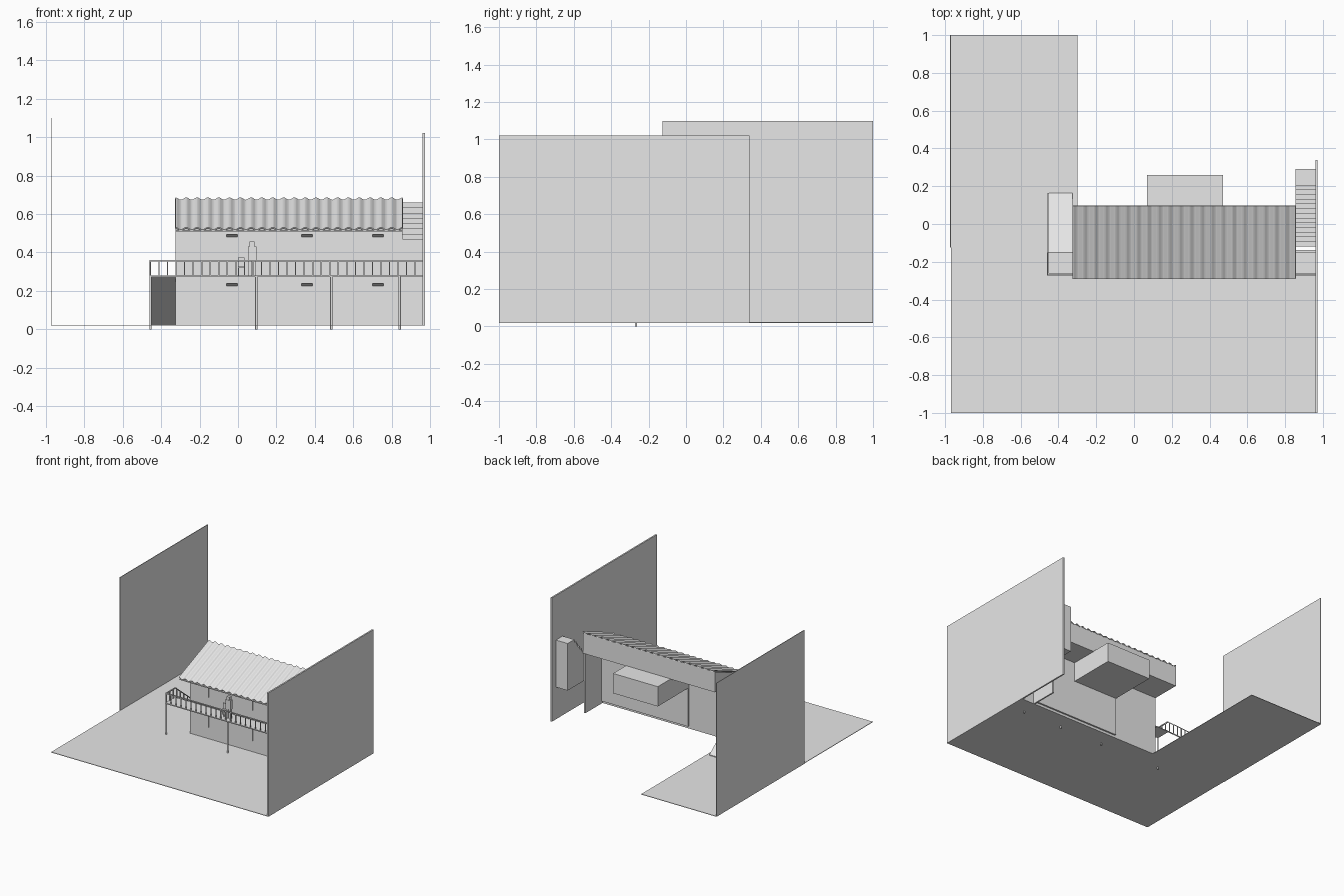
import bpy, bmesh, math
from mathutils import Vector

cube = bpy.data.objects.get("Cube")
if cube:
    bpy.data.objects.remove(cube, do_unlink=True)

# One flat grey for everything
grey = bpy.data.materials.new("plain_grey")
grey.use_nodes = True
colour = (0.8, 0.8, 0.8, 1)
grey.diffuse_color = colour
grey.node_tree.nodes["Principled BSDF"].inputs["Base Color"].default_value = colour


def finish(name, bm):
    bmesh.ops.recalc_face_normals(bm, faces=bm.faces)
    mesh = bpy.data.meshes.new(name)
    bm.to_mesh(mesh)
    bm.free()
    mesh.materials.append(grey)
    ob = bpy.data.objects.new(name, mesh)
    bpy.context.collection.objects.link(ob)
    return ob


def add_box(bm, x, y, z):
    verts = bmesh.ops.create_cube(bm, size=1)["verts"]
    for v in verts:
        v.co = Vector([r[0] + (c + 0.5) * (r[1] - r[0]) for c, r in zip(v.co, (x, y, z))])


def box(name, x, y, z):
    bm = bmesh.new()
    add_box(bm, x, y, z)
    return finish(name, bm)


def extrude(name, points, direction):
    """Solid made by sweeping a flat outline along a direction."""
    bm = bmesh.new()
    face = bm.faces.new([bm.verts.new(p) for p in points])
    new = bmesh.ops.extrude_face_region(bm, geom=[face])["geom"]
    bmesh.ops.translate(bm, vec=direction,
                        verts=[g for g in new if isinstance(g, bmesh.types.BMVert)])
    return finish(name, bm)


def side_profile(name, x, yz):
    """Outline in the y-z plane, swept across x."""
    return extrude(name, [(x[0], y, z) for y, z in yz], (x[1] - x[0], 0, 0))


LEFT, RIGHT, EDGE = -0.325, 0.855, 0.965     # house ends and plot edge
FRONT, RAIL_Y, RAIL_X = -0.15, -0.267, -0.455
DECK, RAIL = 0.28, 0.36
EAVE, RIDGE = -0.29, 0.095

# Ground and the two tall boundary walls
outline = [(-0.97, -1), (EDGE, -1), (EDGE, FRONT), (-0.3, FRONT), (-0.3, 1), (-0.97, 1)]
extrude("ground", [(x, y, 0.02) for x, y in outline], (0, 0, 0.004))
box("side_wall_tall", (-0.973, -0.968), (-0.125, 1), (0.02, 1.1))
box("side_wall_near", (0.96, 0.972), (-1, 0.34), (0.02, 1.02))

# House shell, open at the back
box("front_wall", (LEFT, RIGHT), (FRONT, FRONT + 0.012), (0.02, 0.51))
box("front_wall_extension", (RIGHT, EDGE), (FRONT, FRONT + 0.012), (0.02, 0.47))
box("inner_panel", (0.07, RIGHT), (FRONT + 0.012, FRONT + 0.025), (0.04, 0.51))
box("end_wall", (RIGHT - 0.012, RIGHT), (FRONT, 0.08), (0.02, 0.51))
box("rear_room", (0.07, 0.47), (FRONT + 0.012, 0.26), (0.35, 0.51))
side_profile("attic", (LEFT, RIGHT),
             [(EAVE + 0.005, 0.507), (RIDGE, 0.507), (RIDGE, 0.672), (EAVE + 0.005, 0.515)])

# Corrugated roof sheet
waves, per_wave = 21, 8
bm = bmesh.new()
rows = []
for y, z in ((EAVE, 0.525), (RIDGE, 0.68)):
    row = []
    for i in range(waves * per_wave + 1):
        x = LEFT + (RIGHT - LEFT) * i / (waves * per_wave)
        row.append(bm.verts.new((x, y, z + 0.006 * math.cos(math.tau * i / per_wave))))
    rows.append(row)
for i in range(waves * per_wave):
    bm.faces.new((rows[0][i], rows[0][i + 1], rows[1][i + 1], rows[1][i]))
roof = finish("corrugated_roof", bm)
solid = roof.modifiers.new("thickness", "SOLIDIFY")
solid.thickness = 0.006

# Windows and small louvred vents on both floors
for floor, z, vent_z in (("lower", 0.115, 0.225), ("upper", 0.36, 0.48)):
    for i, (x, vent_x) in enumerate(((-0.28, -0.06), (0.115, 0.33), (0.5, 0.7))):
        box(f"{floor}_window_{i}", (x, x + 0.125), (FRONT - 0.006, FRONT), (z, z + 0.1))
        side_profile(f"{floor}_vent_{i}", (vent_x, vent_x + 0.057),
                     [(FRONT, vent_z), (FRONT - 0.022, vent_z + 0.013),
                      (FRONT - 0.022, vent_z + 0.016), (FRONT, vent_z + 0.016)])

# Balcony deck, posts, and ramp down at the left end
box("balcony_deck", (RAIL_X - 0.005, EDGE), (RAIL_Y - 0.005, FRONT), (DECK - 0.008, DECK))
for i, x in enumerate((RAIL_X, 0.095, 0.485, 0.84)):
    bm = bmesh.new()
    bmesh.ops.create_cone(bm, cap_ends=True, segments=12, radius1=0.006, radius2=0.006,
                          depth=DECK)
    bmesh.ops.translate(bm, verts=bm.verts, vec=(x, RAIL_Y, DECK / 2))
    finish(f"balcony_post_{i}", bm)

RAMP_END, RAMP_FOOT = 0.165, 0.024
side_profile("ramp", (RAIL_X, LEFT),
             [(FRONT, DECK), (RAMP_END, RAMP_FOOT + 0.006),
              (RAMP_END, RAMP_FOOT), (FRONT, DECK - 0.008)])

# Railings: along the front, along the left end, then down the ramp
t = 0.004
bm = bmesh.new()
add_box(bm, (RAIL_X - t, EDGE), (RAIL_Y - t, RAIL_Y + t), (RAIL - 0.008, RAIL))
add_box(bm, (RAIL_X - t, RAIL_X + t), (RAIL_Y, FRONT), (RAIL - 0.008, RAIL))
count = 32
for i in range(count):
    x = RAIL_X + (EDGE - RAIL_X) * i / count
    add_box(bm, (x - 0.003, x + 0.003), (RAIL_Y - 0.003, RAIL_Y + 0.003), (DECK, RAIL - 0.004))
for i in range(1, 10):
    y = RAIL_Y + 0.045 * i
    drop = max(0, y - FRONT) / (RAMP_END - FRONT) * (DECK - RAMP_FOOT)
    add_box(bm, (RAIL_X - 0.003, RAIL_X + 0.003), (y - 0.003, y + 0.003),
            (DECK - drop, RAIL - drop - 0.004))
finish("balcony_railing", bm)
foot_rail = RAMP_FOOT + RAIL - DECK
side_profile("ramp_handrail", (RAIL_X - t, RAIL_X + t),
             [(FRONT, RAIL), (RAMP_END, foot_rail),
              (RAMP_END, foot_rail - 0.008), (FRONT, RAIL - 0.008)])

# Stairs from the balcony up to a rear landing
steps, start, top_y, top_z = 14, -0.12, 0.23, 0.66
profile = [(start, DECK)]
for i in range(steps):
    z = DECK + (top_z - DECK) * (i + 1) / steps
    y = start + (top_y - start) * i / steps
    profile += [(y, z), (y + (top_y - start) / steps, z)]
profile += [(0.29, top_z), (0.29, DECK)]
side_profile("stairs", (RIGHT, 0.96), profile)

# Blocky figure and a small stool on the balcony
bm = bmesh.new()
for x in (0.054, 0.078):
    add_box(bm, (x, x + 0.016), (-0.23, -0.21), (DECK, 0.36))
add_box(bm, (0.052, 0.096), (-0.235, -0.205), (0.355, 0.43))
add_box(bm, (0.061, 0.087), (-0.232, -0.208), (0.43, 0.456))
finish("standing_figure", bm)
bm = bmesh.new()
add_box(bm, (0.0, 0.035), (-0.225, -0.19), (0.32, 0.328))
add_box(bm, (0.0, 0.035), (-0.194, -0.19), (0.328, 0.375))
for x in (0.0, 0.03):
    for y in (-0.225, -0.195):
        add_box(bm, (x, x + 0.005), (y, y + 0.005), (DECK, 0.32))
finish("chair", bm)
